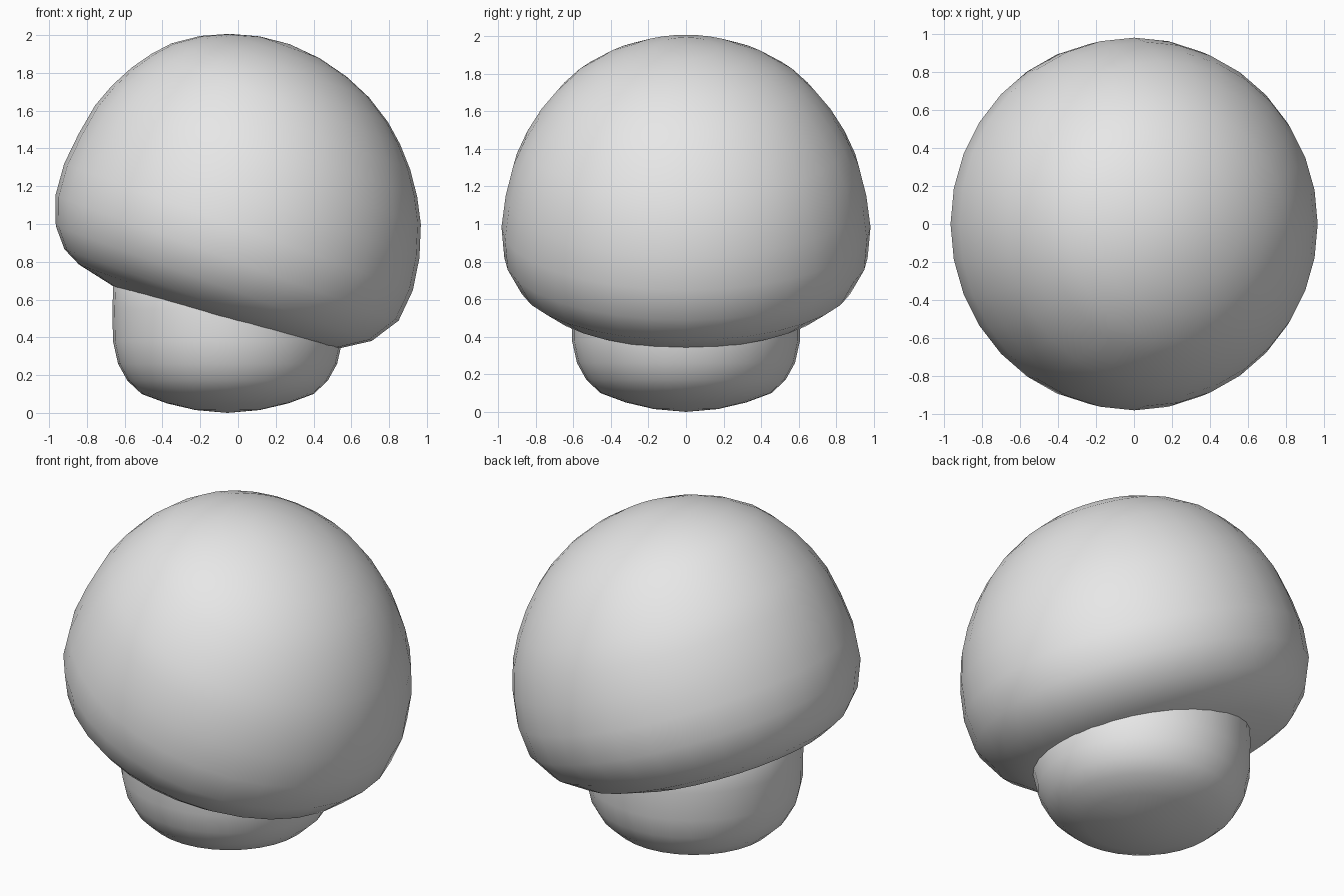
import bpy, bmesh, math

cube = bpy.data.objects.get("Cube")
if cube:
    bpy.data.objects.remove(cube, do_unlink=True)

SIDES = 32
TILT = math.radians(20)

grey = bpy.data.materials.new("light_grey")
grey.use_nodes = True
colour = (0.8, 0.8, 0.8, 1)
grey.diffuse_color = colour
grey.node_tree.nodes["Principled BSDF"].inputs["Base Color"].default_value = colour


def loft(name, rings, tilt=0.0):
    """Skin round rings given as (height, centre offset, radius), leaning by tilt."""
    bm = bmesh.new()
    c, s = math.cos(tilt), math.sin(tilt)

    def point(u, y, v):
        return bm.verts.new((u * c + v * s, y, v * c - u * s))

    loops = []
    for v, mid, r in rings:
        if r == 0:
            loops.append([point(mid, 0, v)] * SIDES)
        else:
            angles = [math.tau * i / SIDES for i in range(SIDES)]
            loops.append([point(mid + r * math.cos(a), r * math.sin(a), v) for a in angles])
    for low, high in zip(loops, loops[1:]):
        for i in range(SIDES):
            j = (i + 1) % SIDES
            corners = dict.fromkeys((low[i], low[j], high[j], high[i]))
            bm.faces.new(list(corners))
    bmesh.ops.recalc_face_normals(bm, faces=bm.faces)
    for f in bm.faces:
        f.smooth = True
    mesh = bpy.data.meshes.new(name)
    bm.to_mesh(mesh)
    bm.free()
    mesh.materials.append(grey)
    obj = bpy.data.objects.new(name, mesh)
    bpy.context.collection.objects.link(obj)
    return obj


# Leaning domed cap, from its underside to its crown
loft("cap", [
    (0.39, -0.48, 0), (0.40, -0.47, 0.36), (0.45, -0.43, 0.63),
    (0.50, -0.39, 0.77), (0.60, -0.355, 0.89), (0.75, -0.335, 0.967),
    (0.925, -0.334, 0.982), (1.10, -0.338, 0.96), (1.27, -0.35, 0.918),
    (1.40, -0.36, 0.86), (1.524, -0.37, 0.785), (1.63, -0.38, 0.70),
    (1.718, -0.39, 0.61), (1.807, -0.395, 0.475), (1.87, -0.40, 0.33),
    (1.912, -0.405, 0.17), (1.928, -0.41, 0),
], TILT)

# Rounded upright stem, running up into the cap
loft("stem", [(z, -0.055, r) for z, r in (
    (0.0, 0), (0.015, 0.17), (0.05, 0.32), (0.10, 0.455), (0.17, 0.53),
    (0.26, 0.58), (0.38, 0.607), (0.55, 0.61), (0.68, 0.605), (0.76, 0.56), (0.8, 0),
)])
